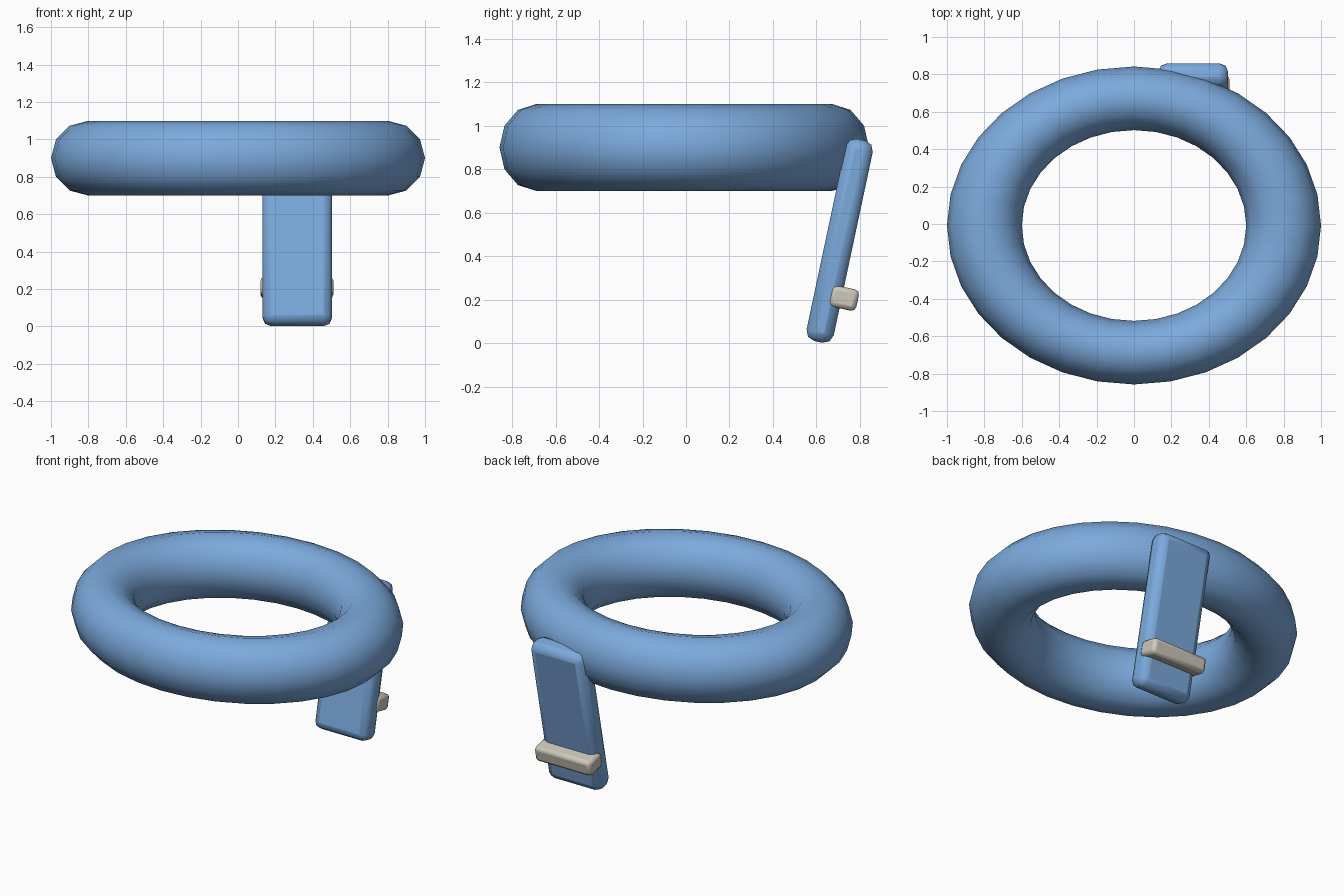
import bpy
import math

cube = bpy.data.objects.get("Cube")
if cube:
    bpy.data.objects.remove(cube, do_unlink=True)


def make_material(name, rgb):
    mat = bpy.data.materials.new(name)
    mat.use_nodes = True
    color = (*rgb, 1.0)
    mat.diffuse_color = color
    mat.node_tree.nodes["Principled BSDF"].inputs["Base Color"].default_value = color
    return mat


def finish(obj, name, mat, angle):
    obj.name = name
    obj.data.name = name
    obj.data.materials.append(mat)
    bpy.ops.object.transform_apply(location=False, rotation=False, scale=True)
    bpy.ops.object.shade_smooth_by_angle(angle=math.radians(angle))


def rounded_box(name, center, size, bevel, mat):
    """Box leaning backwards, with softened edges."""
    bpy.ops.mesh.primitive_cube_add(size=1, location=center, rotation=(-LEAN, 0, 0))
    obj = bpy.context.object
    obj.scale = size
    finish(obj, name, mat, 30)
    mod = obj.modifiers.new("soft_edges", "BEVEL")
    mod.width = bevel
    mod.segments = 2
    return obj


LEAN = math.radians(12)
blue = make_material("soft_blue", (0.20, 0.40, 0.72))
cream = make_material("warm_grey", (0.62, 0.58, 0.50))

# Oval ring
bpy.ops.mesh.primitive_torus_add(
    major_radius=0.8, minor_radius=0.2, major_segments=32, minor_segments=12,
    location=(0, -0.008, 0.9))
ring = bpy.context.object
ring.scale.y = 0.85
finish(ring, "ring", blue, 60)

# Hanging strap and the keeper band behind its lower end
rounded_box("strap", (0.317, 0.707, 0.471), (0.372, 0.128, 0.951), 0.045, blue)
rounded_box("strap_keeper", (0.315, 0.726, 0.207), (0.39, 0.13, 0.10), 0.022, cream)
